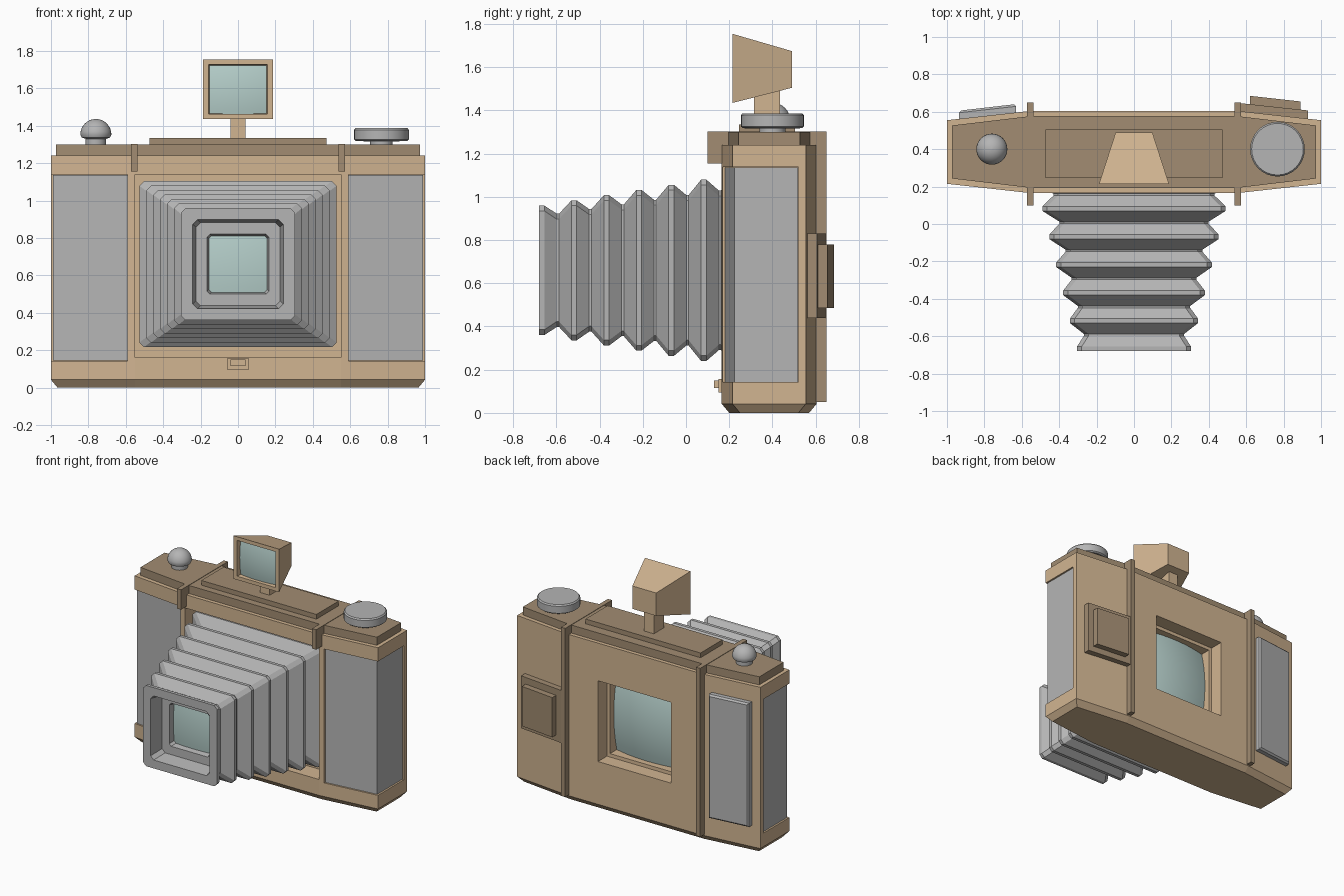
import bpy, bmesh, math
from mathutils import Vector

if "Cube" in bpy.data.objects:
    bpy.data.objects.remove(bpy.data.objects["Cube"])


def material(name, rgb):
    m = bpy.data.materials.new(name)
    m.diffuse_color = (*rgb, 1)
    m.use_nodes = True
    m.node_tree.nodes["Principled BSDF"].inputs["Base Color"].default_value = m.diffuse_color
    return m


TAN = material("light tan", (0.64, 0.46, 0.285))
BROWN = material("brown", (0.36, 0.265, 0.168))
GREY = material("grey", (0.46, 0.46, 0.46))
GLASS = material("pale glass", (0.47, 0.63, 0.60))


def finish(name, bm, mat, smooth=False):
    bmesh.ops.recalc_face_normals(bm, faces=bm.faces)
    me = bpy.data.meshes.new(name)
    bm.to_mesh(me)
    bm.free()
    me.materials.append(mat)
    ob = bpy.data.objects.new(name, me)
    bpy.context.collection.objects.link(ob)
    if smooth:
        bpy.ops.object.select_all(action='DESELECT')
        ob.select_set(True)
        bpy.context.view_layer.objects.active = ob
        bpy.ops.object.shade_smooth_by_angle(angle=math.radians(35))
    return ob


def loft(name, rings, mat, smooth=False):
    """Skin a row of equal closed rings and cap both ends."""
    bm = bmesh.new()
    vr = [[bm.verts.new(p) for p in r] for r in rings]
    n = len(vr[0])
    for a, b in zip(vr, vr[1:]):
        for i in range(n):
            bm.faces.new((a[i], a[(i + 1) % n], b[(i + 1) % n], b[i]))
    bm.faces.new(vr[0])
    bm.faces.new(vr[-1])
    return finish(name, bm, mat, smooth)


def prism(name, plan, z0, z1, mat):
    return loft(name, [[(x, y, z) for x, y in plan] for z in (z0, z1)], mat)


def box(name, x0, x1, y0, y1, z0, z1, mat):
    return prism(name, [(x0, y0), (x1, y0), (x1, y1), (x0, y1)], z0, z1, mat)


def rect_ring(y, hx, hz, cz, c=0.0):
    """Upright rectangle facing -y, with corners cut by c."""
    if c == 0:
        pts = [(hx, hz), (-hx, hz), (-hx, -hz), (hx, -hz)]
    else:
        pts = [(hx, hz - c), (hx - c, hz), (c - hx, hz), (-hx, hz - c),
               (-hx, c - hz), (c - hx, -hz), (hx - c, -hz), (hx, c - hz)]
    return [(x, y, cz + z) for x, z in pts]


def lathe(name, cx, cy, profile, mat, n=32):
    rings = [[(cx + r * math.cos(2 * math.pi * i / n),
               cy + r * math.sin(2 * math.pi * i / n), z) for i in range(n)]
             for r, z in profile]
    return loft(name, rings, mat, True)


def glass(name, y, hx, hz, cz, bulge, n=10):
    """Gently domed pane; the sign of bulge sets its direction."""
    bm = bmesh.new()
    bmesh.ops.create_grid(bm, x_segments=n, y_segments=n, size=1)
    for v in bm.verts:
        u, w = v.co.x, v.co.y
        v.co = Vector((u * hx, y + bulge * (1 - (u * u + w * w) / 2), cz + w * hz))
    ob = finish(name, bm, GLASS, True)
    if ob.data.polygons[0].normal.y * bulge < 0:
        ob.data.flip_normals()
    return ob


def cut(target, cutter):
    m = target.modifiers.new("cut", 'BOOLEAN')
    m.operation, m.solver, m.object = 'DIFFERENCE', 'EXACT', cutter
    bpy.context.view_layer.objects.active = target
    bpy.ops.object.modifier_apply(modifier=m.name)
    bpy.data.objects.remove(cutter, do_unlink=True)


def outline(d=0.0):
    """Tapered plan of the body, inset by d."""
    a, b = 1 - d, 0.55
    f0, f1, r1, r0 = 0.165 + d, 0.215 + d, 0.555 - d, 0.605 - d
    return [(-a, f1), (-b, f0), (b, f0), (a, f1), (a, r1), (b, r0), (-b, r0), (-a, r1)]


CZ = 0.66  # height of the lens axis

# Body with chamfered foot, bellows recess, rear window and panel recesses
body = loft("body", [[(x, y, z) for x, y in outline(d)]
                     for d, z in ((0.035, 0), (0, 0.042), (0, 1.24))], TAN)
cut(body, box("cutter", -0.55, 0.55, 0.0, 0.30, 0.16, 1.14, TAN))
cut(body, loft("cutter", [rect_ring(0.7, 0.30, 0.30, CZ), rect_ring(0.50, 0.30, 0.30, CZ),
                          rect_ring(0.499, 0.275, 0.275, CZ), rect_ring(0.41, 0.275, 0.275, CZ)], TAN))
for s in (-1, 1):
    cut(body, prism("cutter", [(s * 0.59, 0.0), (s * 1.1, 0.0), (s * 1.1, 0.52), (s * 0.59, 0.52)],
                    0.143, 1.138, TAN))
    # Grey covering wrapped round each end
    prism("end_panel", [(s * 0.592, 0.18), (s * 0.988, 0.224), (s * 0.988, 0.518), (s * 0.592, 0.518)],
          0.144, 1.137, GREY)
glass("rear_window", 0.42, 0.275, 0.275, CZ, 0.07)

# Top cover and raised plate
prism("top_cover", outline(0.028), 1.23, 1.30, BROWN)
box("top_plate", -0.473, 0.473, 0.245, 0.505, 1.29, 1.335, BROWN)

# Straps: front tab, bridge over the top and long rear rail
strap_profile = [(0.10, 1.155), (0.10, 1.303), (0.65, 1.303), (0.65, 0.05),
                 (0.59, 0.05), (0.59, 1.235), (0.19, 1.235), (0.19, 1.155)]
for s in (-1, 1):
    loft("strap", [[(s * 0.555 + dx, y, z) for y, z in strap_profile]
                   for dx in (-0.017, 0.017)], BROWN)

# Bellows: stepped lens well, then folds widening towards the body
C = 0.025
rings = [rect_ring(-0.52, 0.155, 0.150, CZ, 0.015), rect_ring(-0.57, 0.165, 0.160, CZ, 0.015),
         rect_ring(-0.57, 0.225, 0.222, CZ, C), rect_ring(-0.68, 0.242, 0.238, CZ, C)]
for i in range(7):
    y, hx, hz = -0.668 + 0.15 * i, 0.305 + 0.037 * i, 0.30 + 0.024 * i
    rings += [rect_ring(y - 0.012, hx, hz, CZ, C), rect_ring(y + 0.012, hx, hz, CZ, C)]
    if i < 6:
        vx, vz = 0.268 + 0.0325 * i, 0.262 + 0.0215 * i
        rings += [rect_ring(y + 0.070, vx, vz, CZ, C), rect_ring(y + 0.080, vx, vz, CZ, C)]
rings.append(rect_ring(0.30, 0.52, 0.44, CZ, C))
loft("bellows", rings, GREY)
glass("lens_glass", -0.525, 0.156, 0.151, CZ, -0.02)

# Front latch
box("latch_base", -0.057, 0.057, 0.15, 0.20, 0.095, 0.158, TAN)
box("latch_tongue", -0.04, 0.04, 0.13, 0.20, 0.115, 0.15, TAN)

# Viewfinder on its neck
box("viewfinder_neck", -0.04, 0.04, 0.315, 0.435, 1.33, 1.52, TAN)
loft("viewfinder_hood", [rect_ring(0.255, 0.150, 0.128, 1.593), rect_ring(0.215, 0.157, 0.133, 1.595),
                         rect_ring(0.215, 0.187, 0.160, 1.595), rect_ring(0.49, 0.098, 0.085, 1.59)], TAN)
glass("viewfinder_glass", 0.25, 0.152, 0.130, 1.593, -0.025)

# Shutter button (domed) and winding knob (flat disc)
dome = [(0.083 * math.cos(a), 1.353 + 0.083 * math.sin(a))
        for a in (math.radians(t) for t in range(0, 90, 11))]
lathe("shutter_button", -0.76, 0.40,
      [(0.055, 1.29), (0.055, 1.33), (0.076, 1.337)] + dome + [(0.002, 1.436)], GREY)
lathe("winding_knob", 0.767, 0.40,
      [(0.06, 1.29), (0.06, 1.316), (0.136, 1.318), (0.146, 1.326),
       (0.146, 1.378), (0.138, 1.387)], GREY)

# Rear clasp, two stacked plates on the slanted back
prism("clasp_plate", [(0.55, 0.58), (0.93, 0.54), (0.93, 0.607), (0.55, 0.648)], 0.44, 0.83, BROWN)
prism("clasp_button", [(0.62, 0.60), (0.89, 0.57), (0.89, 0.655), (0.62, 0.685)], 0.485, 0.78, BROWN)

# Rear grip pad with tapered rim
loft("grip_pad", [[(x0, yl, z0), (x1, yr, z0), (x1, yr, z1), (x0, yl, z1)] for x0, x1, yl, yr, z0, z1 in (
    (-0.935, -0.63, 0.55, 0.58, 0.20, 1.12),
    (-0.935, -0.63, 0.595, 0.629, 0.20, 1.12),
    (-0.925, -0.64, 0.607, 0.64, 0.212, 1.108))], GREY)
